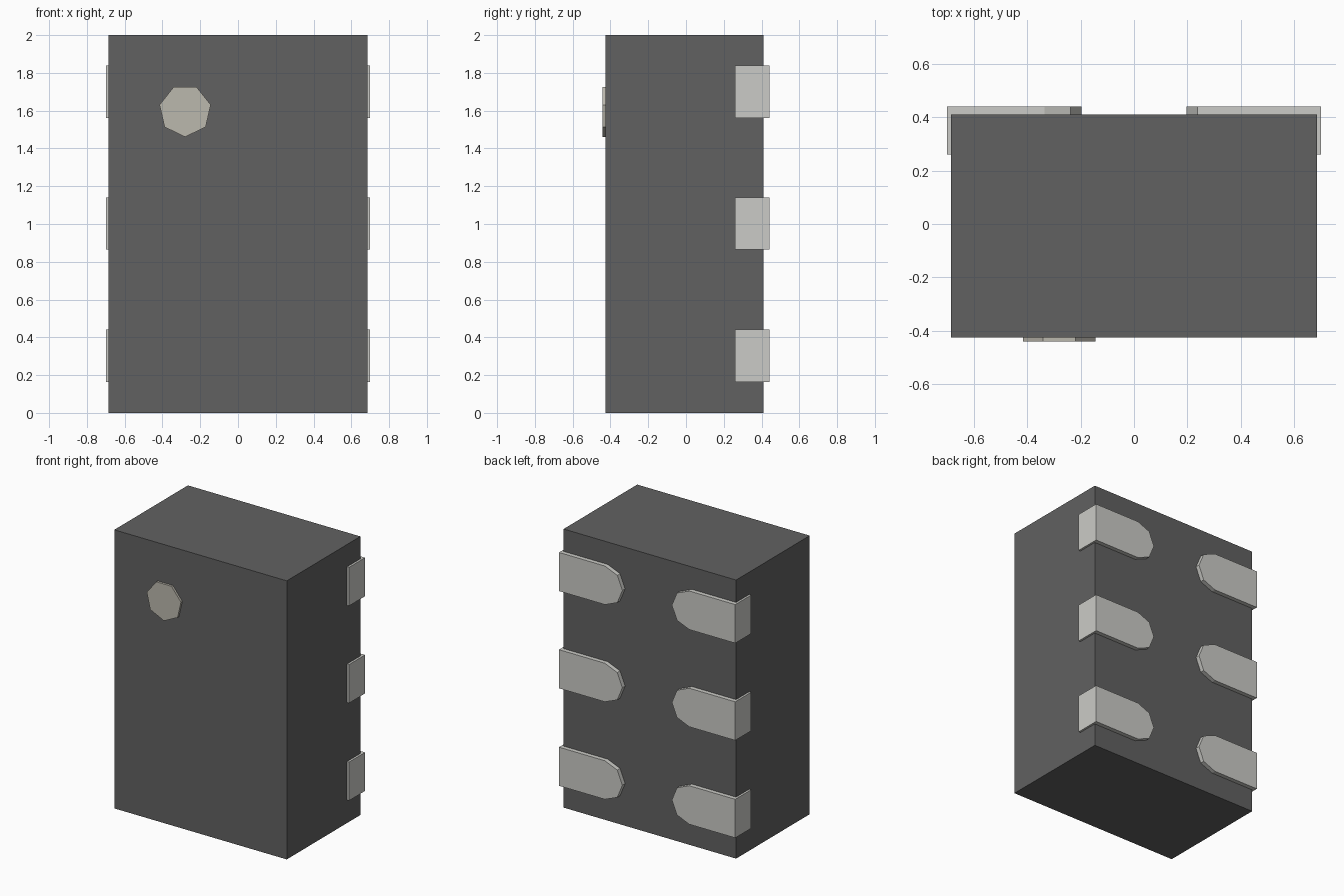
import bpy, bmesh, math

if "Cube" in bpy.data.objects:
    bpy.data.objects.remove(bpy.data.objects["Cube"])


def material(name, rgb):
    m = bpy.data.materials.new(name)
    m.diffuse_color = (*rgb, 1)
    m.use_nodes = True
    m.node_tree.nodes["Principled BSDF"].inputs["Base Color"].default_value = m.diffuse_color
    return m


def extrude_profile(name, points, vec, mat):
    """Closed solid from a flat outline swept along vec."""
    bm = bmesh.new()
    face = bm.faces.new([bm.verts.new(p) for p in points])
    res = bmesh.ops.extrude_face_region(bm, geom=[face])
    verts = [g for g in res["geom"] if isinstance(g, bmesh.types.BMVert)]
    bmesh.ops.translate(bm, verts=verts, vec=vec)
    # the extrusion may leave or drop the base face; make sure it is closed
    bmesh.ops.holes_fill(bm, edges=[e for e in bm.edges if e.is_boundary])
    bmesh.ops.recalc_face_normals(bm, faces=bm.faces)
    me = bpy.data.meshes.new(name)
    bm.to_mesh(me)
    bm.free()
    me.materials.append(mat)
    ob = bpy.data.objects.new(name, me)
    bpy.context.collection.objects.link(ob)
    return ob


dark = material("dark_plastic", (0.12, 0.12, 0.12))
metal = material("pale_metal", (0.60, 0.60, 0.57))
paint = material("marker_paint", (0.50, 0.48, 0.42))

W, FRONT, BACK, H = 0.685, -0.425, 0.41, 2.0
OUT_X, OUT_Y, R = 0.70, 0.441, 0.1385

# Package body
extrude_profile("body", [(-W, FRONT, 0), (W, FRONT, 0), (W, BACK, 0), (-W, BACK, 0)],
                (0, 0, H), dark)

# Seven-sided orientation dot on the front
dot = [(-0.28 + 0.139 * math.cos(a), FRONT, 1.60 + 0.139 * math.sin(a))
       for a in (-math.pi / 2 + i * math.tau / 7 for i in range(7))]
extrude_profile("marker_dot", dot, (0, -0.016, 0), paint)

# Contact pads: round-tipped plate on the back, folded round onto the side
for side, sx in (("left", -1), ("right", 1)):
    for row, z in (("lower", 0.303), ("middle", 1.003), ("upper", 1.701)):
        tip = [(sx * (0.335 - R * math.cos(a)), BACK, z + R * math.sin(a))
               for a in (math.pi / 2 - i * math.pi / 4 for i in range(5))]
        outline = tip + [(sx * W, BACK, z - R), (sx * W, BACK, z + R)]
        extrude_profile(f"{side}_{row}_pad", outline, (0, OUT_Y - BACK, 0), metal)
        tab = [(sx * W, 0.26, z - R), (sx * OUT_X, 0.26, z - R),
               (sx * OUT_X, OUT_Y, z - R), (sx * W, OUT_Y, z - R)]
        extrude_profile(f"{side}_{row}_side_tab", tab, (0, 0, 2 * R), metal)
